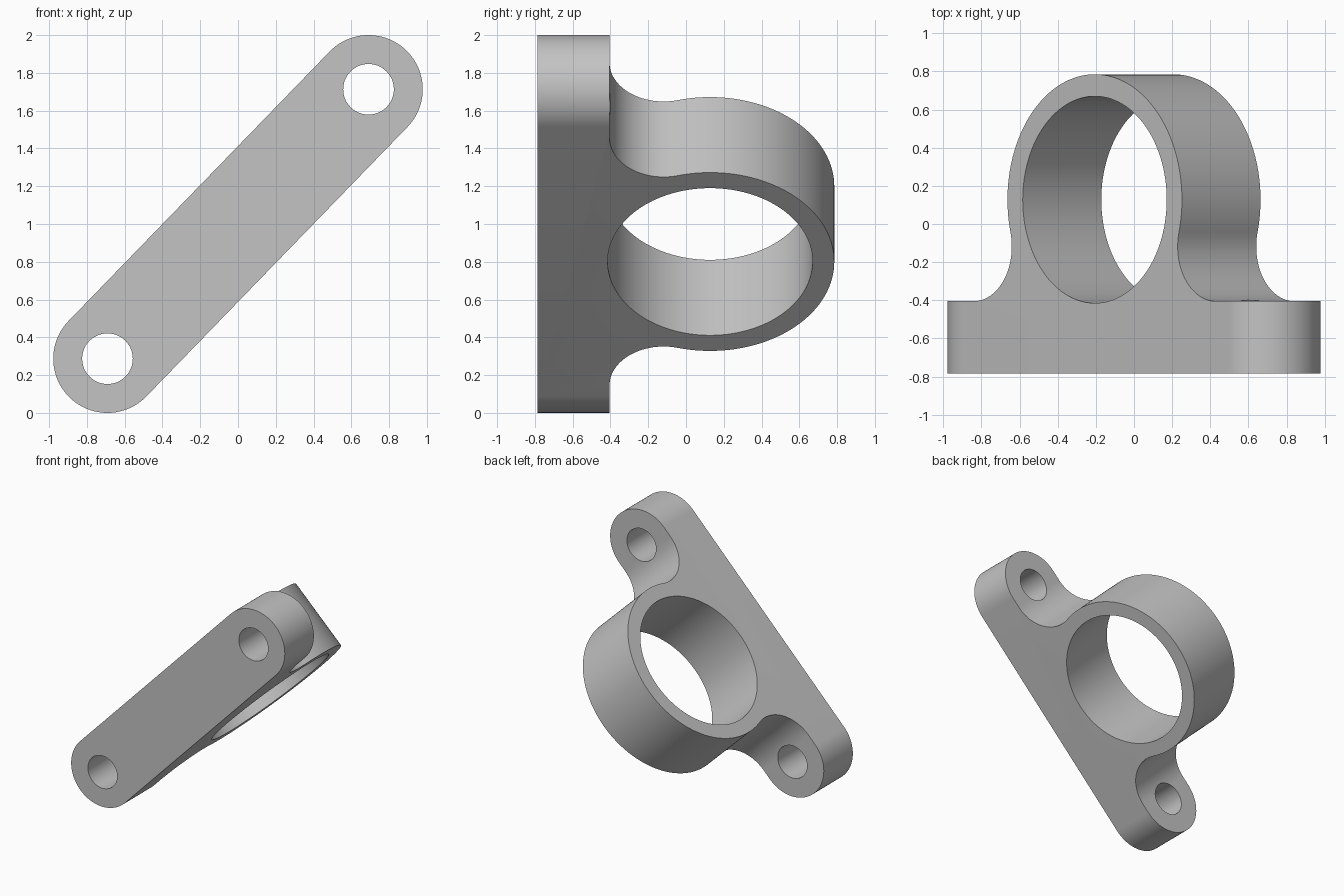
import bpy
import bmesh
import math
from mathutils import Matrix

if "Cube" in bpy.data.objects:
    bpy.data.objects.remove(bpy.data.objects["Cube"], do_unlink=True)

# Main dimensions (part is drawn lying along x, then tilted)
TILT = math.atan2(0.713, 0.691)
END_R = 0.287                      # end radius, also half the width
BOLT_U, BOLT_R = 0.993, 0.134
RING_Y, RING_R, BORE_R = 0.1275, 0.6575, 0.5425
FOOT_Y, PAD_Y = -0.785, -0.405

# Fillet that touches both the pad and the ring
drop = RING_Y - PAD_Y
FIL_R = 0.287
FIL_U = math.sqrt((RING_R + FIL_R) ** 2 - (drop - FIL_R) ** 2)
FIL_Y = PAD_Y + FIL_R


def arc(cx, cy, r, start, end, steps):
    return [(cx + r * math.cos(start + (end - start) * i / steps),
             cy + r * math.sin(start + (end - start) * i / steps))
            for i in range(steps + 1)]


def circle(cx, cy, r, steps=96):
    return arc(cx, cy, r, 0, 2 * math.pi, steps)[:-1]


def prism(name, points, low, high, along_y=False):
    """Extrude a closed outline along z, or along y."""
    bm = bmesh.new()
    place = (lambda a, b, h: (a, h, b)) if along_y else (lambda a, b, h: (a, b, h))
    face = bm.faces.new([bm.verts.new(place(a, b, low)) for a, b in points])
    grown = bmesh.ops.extrude_face_region(bm, geom=[face])
    moved = [v for v in grown["geom"] if isinstance(v, bmesh.types.BMVert)]
    bmesh.ops.translate(bm, verts=moved, vec=place(0, 0, high - low))
    bmesh.ops.recalc_face_normals(bm, faces=bm.faces)
    mesh = bpy.data.meshes.new(name)
    bm.to_mesh(mesh)
    bm.free()
    obj = bpy.data.objects.new(name, mesh)
    bpy.context.collection.objects.link(obj)
    return obj


def cut(target, tool, operation):
    mod = target.modifiers.new(tool.name, "BOOLEAN")
    mod.operation = operation
    mod.solver = "EXACT"
    mod.object = tool
    bpy.context.view_layer.objects.active = target
    bpy.ops.object.modifier_apply(modifier=mod.name)
    bpy.data.objects.remove(tool, do_unlink=True)


# Side profile: foot, fillets and ring
touch = math.atan2(RING_Y - FIL_Y, -FIL_U)
half = [(1.4, FOOT_Y), (1.4, PAD_Y)]
half += arc(FIL_U, FIL_Y, FIL_R, 1.5 * math.pi, touch, 24)
half += arc(0, RING_Y, RING_R, touch - math.pi, math.pi / 2, 48)[1:]
profile = half + [(-u, y) for u, y in reversed(half[:-1])]
bracket = prism("ring_bracket", profile, -0.5, 0.5)

# Rounded ends of the foot
capsule = (arc(BOLT_U, 0, END_R, -math.pi / 2, math.pi / 2, 48)
           + arc(-BOLT_U, 0, END_R, math.pi / 2, 1.5 * math.pi, 48))
cut(bracket, prism("end_rounding", capsule, -1, 1, True), "INTERSECT")

# Large bore and the two bolt holes
cut(bracket, prism("bore", circle(0, RING_Y, BORE_R, 128), -1, 1), "DIFFERENCE")
for side in (-1, 1):
    hole = prism("bolt_hole", circle(side * BOLT_U, 0, BOLT_R, 64), -1, 0, True)
    cut(bracket, hole, "DIFFERENCE")

# Tilt and lift into place
bracket.data.transform(Matrix.Translation((0, 0, 1)) @ Matrix.Rotation(-TILT, 4, "Y"))

# Plain grey finish
grey = bpy.data.materials.new("plain grey")
grey.use_nodes = True
colour = (0.55, 0.55, 0.55, 1)
grey.diffuse_color = colour
grey.node_tree.nodes["Principled BSDF"].inputs["Base Color"].default_value = colour
bracket.data.materials.clear()
bracket.data.materials.append(grey)

bpy.ops.object.select_all(action="DESELECT")
bracket.select_set(True)
bpy.context.view_layer.objects.active = bracket
bpy.ops.object.shade_smooth_by_angle(angle=math.radians(30))
